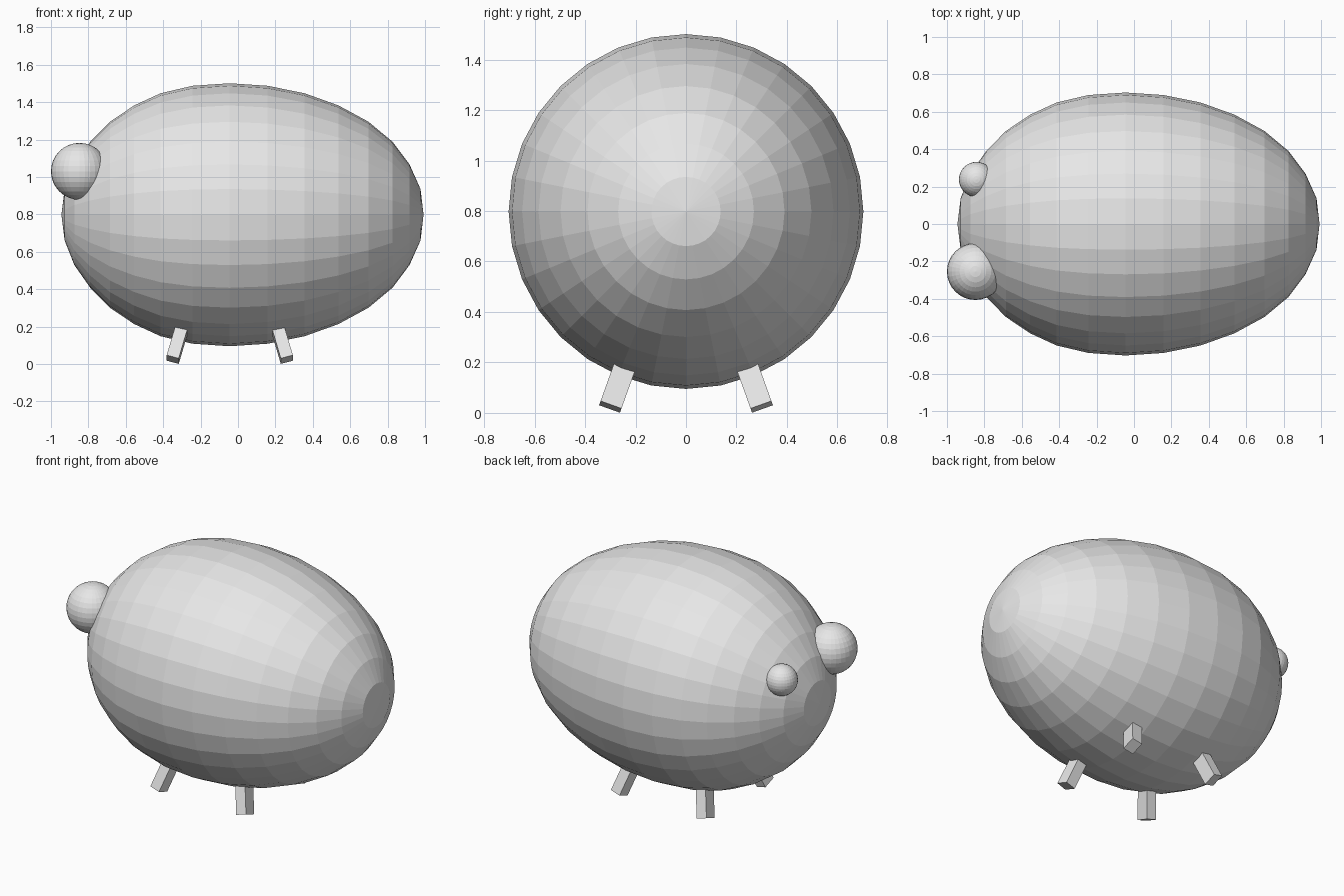
import bpy
import bmesh
import math
from mathutils import Matrix, Vector

cube = bpy.data.objects.get("Cube")
if cube:
    bpy.data.objects.remove(cube, do_unlink=True)

# One light grey for everything
grey = bpy.data.materials.new("light_grey")
grey.use_nodes = True
colour = (0.8, 0.8, 0.8, 1.0)
grey.diffuse_color = colour
grey.node_tree.nodes["Principled BSDF"].inputs["Base Color"].default_value = colour


def add_object(name, bm, matrix):
    mesh = bpy.data.meshes.new(name)
    bmesh.ops.recalc_face_normals(bm, faces=bm.faces)
    bm.to_mesh(mesh)
    bm.free()
    mesh.materials.append(grey)
    obj = bpy.data.objects.new(name, mesh)
    obj.matrix_world = matrix
    bpy.context.collection.objects.link(obj)
    return obj


def sphere(radius):
    bm = bmesh.new()
    bmesh.ops.create_uvsphere(bm, u_segments=32, v_segments=16, radius=radius)
    return bm


# Egg-shaped body: a sphere with its poles on x, each ring moved along the axis
RING_X = [-0.944, -0.927, -0.875, -0.79, -0.685, -0.555, -0.414, -0.243, -0.045,
          0.158, 0.356, 0.537, 0.698, 0.826, 0.917, 0.976, 0.992]
RADIUS = 0.703
bm = sphere(RADIUS)
bmesh.ops.rotate(bm, verts=bm.verts, matrix=Matrix.Rotation(math.pi / 2, 3, 'Y'))
for v in bm.verts:
    polar = math.acos(max(-1, min(1, -v.co.x / RADIUS)))
    v.co.x = RING_X[round(polar / math.pi * 16)]
add_object("body", bm, Matrix.Translation((0, 0, 0.798)))

# Two eyes of different size
for name, radius, place in (("large_eye", 0.152, (-0.848, -0.254, 1.03)),
                            ("small_eye", 0.094, (-0.842, 0.238, 1.015))):
    add_object(name, sphere(radius), Matrix.Translation(place))

# Four splayed box legs
for side, sx in (("left", 1), ("right", -1)):
    for end, sy in (("front", -1), ("back", 1)):
        foot = Vector((-0.044 + 0.305 * sx, 0.3 * sy, 0.024))
        hip = Vector((-0.044 + 0.258 * sx, 0.243 * sy, 0.183))
        up = (hip - foot).normalized()
        depth = up.cross(Vector((1, 0, 0))).normalized()
        width = depth.cross(up)
        frame = Matrix((width, depth, up)).transposed().to_4x4()
        bm = bmesh.new()
        bmesh.ops.create_cube(bm, size=1)
        bmesh.ops.scale(bm, verts=bm.verts, vec=(0.067, 0.088, (hip - foot).length))
        add_object(f"{end}_{side}_leg", bm, Matrix.Translation((foot + hip) / 2) @ frame)
